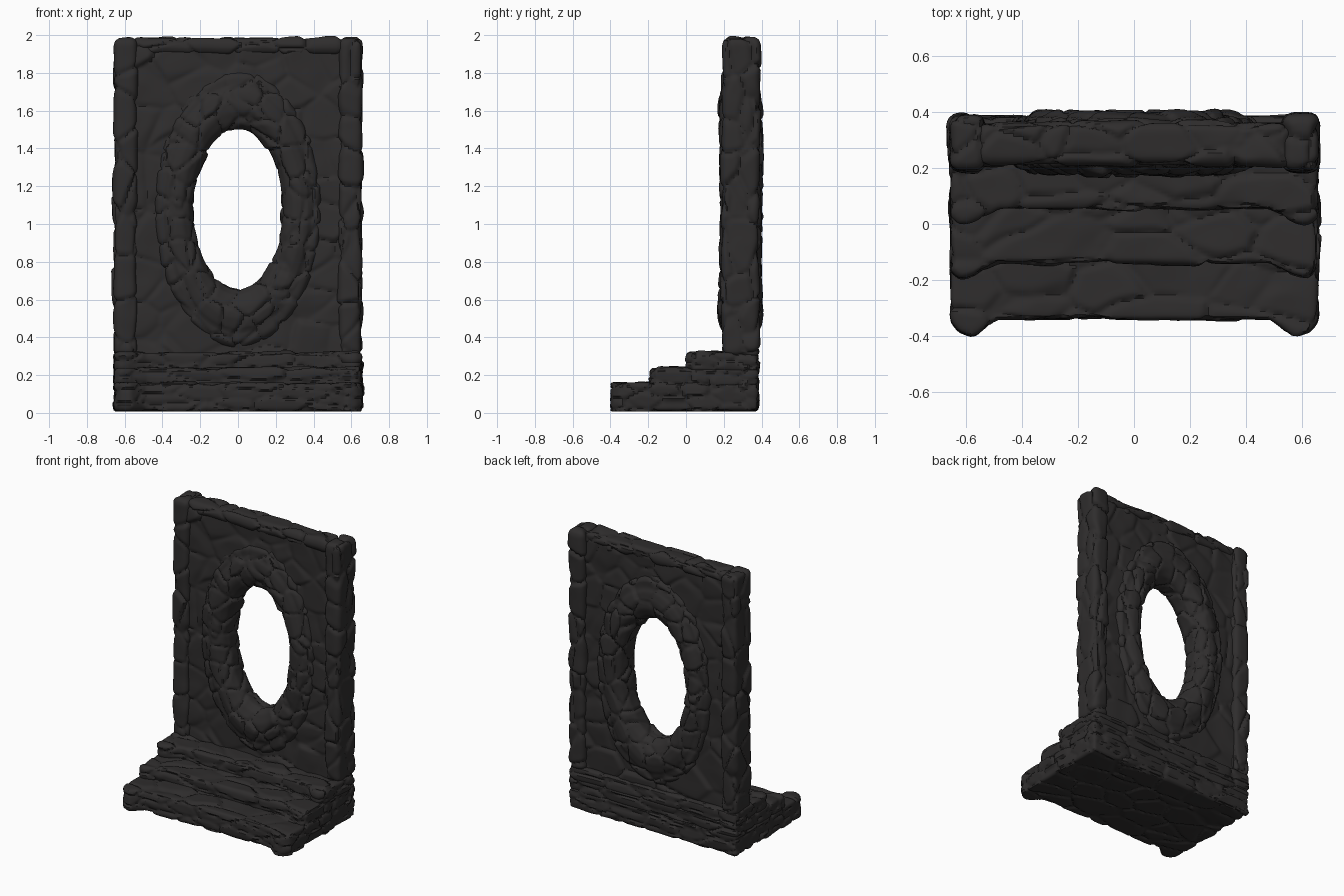
import bpy, bmesh, math
from mathutils import Vector, noise

if "Cube" in bpy.data.objects:
    bpy.data.objects.remove(bpy.data.objects["Cube"])

VOXEL = 0.0118
stone_mat = bpy.data.materials.new("dark_stone")
stone_mat.diffuse_color = (0.028, 0.026, 0.026, 1)
stone_mat.use_nodes = True
stone_mat.node_tree.nodes["Principled BSDF"].inputs["Base Color"].default_value = stone_mat.diffuse_color


def new_object(name, bm):
    bmesh.ops.recalc_face_normals(bm, faces=bm.faces)
    mesh = bpy.data.meshes.new(name)
    bm.to_mesh(mesh)
    bm.free()
    ob = bpy.data.objects.new(name, mesh)
    bpy.context.collection.objects.link(ob)
    return ob


def prism(name, outline, z0, z1):
    bm = bmesh.new()
    low = [bm.verts.new((x, y, z0)) for x, y in outline]
    top = [bm.verts.new((x, y, z1)) for x, y in outline]
    bm.faces.new(low)
    bm.faces.new(top)
    for i in range(len(low)):
        j = (i + 1) % len(low)
        bm.faces.new((low[i], low[j], top[j], top[i]))
    return new_object(name, bm)


def box(name, x0, x1, y0, y1, z0, z1):
    return prism(name, [(x0, y0), (x1, y0), (x1, y1), (x0, y1)], z0, z1)


def loft_closed(name, section_at, segments=120):
    """Join the closed sections around a full turn into a ring."""
    bm = bmesh.new()
    rings = [[bm.verts.new(p) for p in section_at(2 * math.pi * i / segments)]
             for i in range(segments)]
    for i in range(segments):
        r, s = rings[i], rings[(i + 1) % segments]
        for j in range(len(r)):
            k = (j + 1) % len(r)
            bm.faces.new((r[j], r[k], s[k], s[j]))
    return new_object(name, bm)


def carve(ob, size, bulge=0.016, tilt=0.02, bevel=0.025):
    """Round the part, then sculpt it into fitted stones of the given size."""
    if bevel:
        m = ob.modifiers.new("bevel", 'BEVEL')
        m.width, m.segments, m.limit_method = bevel, 3, 'ANGLE'
        m.angle_limit = math.radians(40)
    m = ob.modifiers.new("remesh", 'REMESH')
    m.mode, m.voxel_size = 'VOXEL', VOXEL
    deps = bpy.context.evaluated_depsgraph_get()
    mesh = bpy.data.meshes.new_from_object(ob.evaluated_get(deps))
    ob.modifiers.clear()
    ob.data = mesh
    moves = []
    for v in mesh.vertices:
        p = v.co + noise.noise_vector(v.co * 7) * 0.012
        q = Vector((p.x / size[0], p.y / size[1], p.z / size[2]))
        dist, pts = noise.voronoi(q)
        gap = min(1.0, (dist[1] - dist[0]) / 0.22)
        dome = 1 - (1 - gap) ** 2
        rnd = noise.cell_vector(pts[0] * 57.3) - Vector((0.5, 0.5, 0.5))
        lean = rnd.dot(q - pts[0]) * tilt
        d = bulge * (dome - 0.8) + (rnd.x * bulge * 0.6 + lean) * dome
        d += noise.noise(v.co * 9) * 0.004
        moves.append(v.co + v.normal * d)
    for v, co in zip(mesh.vertices, moves):
        co.z = min(2.0, max(0.008, co.z))
        v.co = co
    mesh.materials.clear()
    mesh.materials.append(stone_mat)
    bpy.ops.object.select_all(action='DESELECT')
    ob.select_set(True)
    bpy.context.view_layer.objects.active = ob
    bpy.ops.object.shade_smooth_by_angle(angle=math.radians(40))


# Three stacked steps whose fronts flare out at the ends
def step(name, half_front, z0, z1):
    right = [(0.655, 0.38)] + [(-x, y) for x, y in half_front]
    left = [(x, y) for x, y in reversed(half_front)] + [(-0.655, 0.38)]
    ob = prism(name, right + left, z0, z1)
    carve(ob, (0.26, 0.15, 0.065), bulge=0.013, bevel=0.018)


step("lower_step", [(-0.655, -0.35), (-0.625, -0.385), (-0.575, -0.405),
                    (-0.49, -0.338)], 0.01, 0.157)
step("middle_step", [(-0.655, -0.165), (-0.62, -0.197), (-0.57, -0.182),
                     (-0.48, -0.138)], 0.14, 0.237)
step("upper_step", [(-0.655, 0.03), (-0.62, 0.0), (-0.58, 0.01),
                    (-0.48, 0.057)], 0.22, 0.317)


# Wall panel: spans from inside the ring out to a rectangle
def wall_section(a):
    c, s = math.cos(a), math.sin(a)
    t = min(0.58 / max(abs(c), 1e-6),
            (0.86 if s > 0 else 0.78) / max(abs(s), 1e-6))
    points = ((0.335 * c, 0.575 * s), (t * c, t * s))
    (xi, zi), (xo, zo) = points
    return [(xi, 0.222, 1.08 + zi), (xo, 0.222, 1.08 + zo),
            (xo, 0.352, 1.08 + zo), (xi, 0.352, 1.08 + zi)]


carve(loft_closed("wall_panel", wall_section), (0.24, 0.35, 0.2),
      bulge=0.011, tilt=0.03, bevel=0)

# Side columns
for side, sx in (("left", -1), ("right", 1)):
    x0, x1 = sorted((sx * 0.535, sx * 0.656))
    col = box(side + "_column", x0, x1, 0.192, 0.386, 0.30, 1.985)
    carve(col, (0.16, 0.17, 0.2), bulge=0.015, bevel=0.035)

# Top coping course
coping = box("top_coping", -0.56, 0.56, 0.212, 0.364, 1.9, 1.985)
carve(coping, (0.19, 0.16, 0.11), bulge=0.015, bevel=0.035)

# Oval ring: rounded inner roll with a flatter outer band
half = [(0.0, 0.04), (0.02, 0.08), (0.06, 0.11), (0.10, 0.114), (0.135, 0.104),
        (0.15, 0.09), (0.185, 0.087), (0.203, 0.06)]
section = half + [(u, -d) for u, d in reversed(half)]
ring = loft_closed("oval_ring", lambda a: [
    ((0.236 + u) * math.cos(a), 0.29 + d,
     1.08 + (0.425 + 1.5 * u) * math.sin(a)) for u, d in section])
carve(ring, (0.125, 0.16, 0.14), bulge=0.014, bevel=0)
